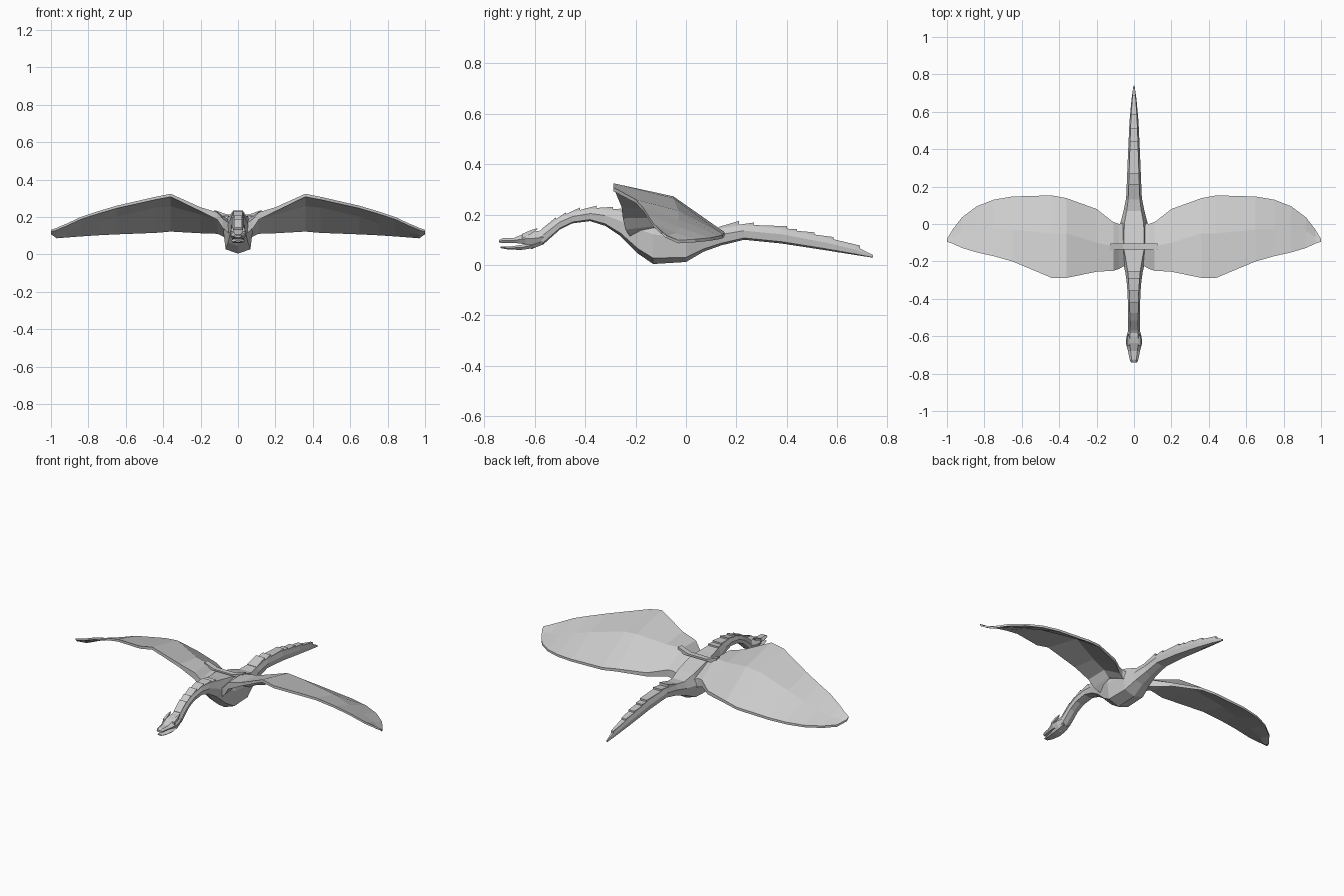
import bpy, bmesh
from mathutils import Vector

grey = bpy.data.materials.new("stone grey")
grey.diffuse_color = (0.6, 0.6, 0.6, 1)


def loft(name, rings, mirror=False):
    """Skin a row of closed rings, cap both ends, keep faces flat."""
    bm = bmesh.new()
    rows = [[bm.verts.new(p) for p in ring] for ring in rings]
    n = len(rows[0])
    for a, b in zip(rows, rows[1:]):
        for i in range(n):
            j = (i + 1) % n
            bm.faces.new((a[i], a[j], b[j], b[i]))
    bm.faces.new(rows[0])
    bm.faces.new(rows[-1])
    if mirror:
        other = bmesh.ops.duplicate(bm, geom=bm.verts[:] + bm.edges[:] + bm.faces[:])
        for v in other["geom"]:
            if isinstance(v, bmesh.types.BMVert):
                v.co.x *= -1
    bmesh.ops.remove_doubles(bm, verts=bm.verts[:], dist=1e-5)
    bmesh.ops.recalc_face_normals(bm, faces=bm.faces[:])
    mesh = bpy.data.meshes.new(name)
    bm.to_mesh(mesh)
    bm.free()
    mesh.materials.append(grey)
    obj = bpy.data.objects.new(name, mesh)
    bpy.context.collection.objects.link(obj)
    return obj


def section(y, top, bottom, w, flat=0.7):
    """Flat-backed cross-section with a keel."""
    h = top - bottom
    return [(x * w, y, bottom + k * h) for x, k in
            ((-flat, 1), (flat, 1), (1, .6), (.85, .12), (0, 0), (-.85, .12), (-1, .6))]


# Body, neck and tail: y, top, bottom, half width
stations = [
    (-.615, .115, .062, .030), (-.565, .145, .082, .031), (-.50, .190, .140, .031),
    (-.45, .210, .165, .032), (-.38, .224, .174, .034), (-.32, .224, .155, .038),
    (-.26, .215, .115, .046), (-.19, .206, .045, .062), (-.13, .200, .004, .078),
    (0, .165, .012, .074), (.07, .143, .053, .056), (.14, .150, .078, .042),
    (.23, .160, .100, .038), (.38, .146, .085, .032), (.55, .110, .059, .024),
    (.67, .075, .040, .013), (.74, .040, .029, .003)]
loft("body", [section(*s) for s in stations])


def back_height(y):
    for a, b in zip(stations, stations[1:]):
        if a[0] <= y <= b[0]:
            t = (y - a[0]) / (b[0] - a[0])
            return a[1] + t * (b[1] - a[1]), a[3] + t * (b[3] - a[3])


# Overlapping back scales that rise rearward and drop in a step
scales = [(-.57, -.515, .010), (-.515, -.475, .009), (-.475, -.42, .012), (-.42, -.355, .011),
          (-.355, -.29, .011), (-.29, -.255, .009), (.13, .21, .017), (.21, .27, .012),
          (.27, .40, .012), (.40, .44, .010), (.44, .51, .011), (.51, .585, .011),
          (.585, .69, .012)]
for i, (y0, y1, rise) in enumerate(scales):
    rings = []
    for y, up in ((y0, .002), (y1, rise)):
        z, w = back_height(y)
        w *= .72
        rings.append([(-w, y, z - .012), (w, y, z - .012), (w, y, z + up), (-w, y, z + up)])
    loft(f"back_scale_{i + 1}", rings)


def jaw(y, top, bottom, w):
    return [(-w * .55, y, top), (w * .55, y, top), (w, y, (top + bottom) / 2),
            (w * .7, y, bottom), (-w * .7, y, bottom), (-w, y, (top + bottom) / 2)]


# Head with an open mouth
loft("upper_jaw", [jaw(*s) for s in (
    (-.74, .100, .089, .016), (-.725, .107, .087, .023), (-.68, .108, .088, .032),
    (-.635, .127, .082, .044), (-.60, .134, .078, .040), (-.565, .135, .085, .030))])
loft("lower_jaw", [jaw(*s) for s in (
    (-.735, .074, .067, .014), (-.70, .073, .061, .024), (-.65, .080, .060, .034),
    (-.60, .095, .068, .033), (-.57, .105, .080, .028))])

# Horns sweeping back
loft("horns", [[(.030 + x * r, y, z + k * r) for x, k in ((-1, -1), (1, -1), (.8, 1), (-.8, 1))]
               for y, z, r in ((-.65, .114, .009), (-.615, .130, .008), (-.588, .144, .002))],
     mirror=True)

# Wings: x, leading (y, z), middle (y, z), trailing (y, z), thickness
spans = [
    (.045, (-.22, .165), (-.12, .185), (.01, .135), .055),
    (.080, (-.24, .190), (-.12, .205), (.00, .145), .050),
    (.110, (-.25, .225), (-.12, .228), (.01, .150), .040),
    (.200, (-.255, .252), (-.10, .235), (.08, .135), .022),
    (.360, (-.288, .324), (-.05, .272), (.138, .138), .016),
    (.440, (-.288, .308), (-.05, .265), (.153, .130), .015),
    (.650, (-.200, .260), (-.03, .215), (.147, .121), .014),
    (.750, (-.172, .230), (-.03, .180), (.130, .115), .013),
    (.840, (-.152, .200), (-.03, .152), (.095, .108), .012),
    (.920, (-.128, .163), (-.04, .126), (.035, .102), .012),
    (.970, (-.105, .142), (-.07, .118), (-.03, .098), .012),
    (1.00, (-.095, .131), (-.09, .127), (-.08, .118), .010)]
wing_rings = []
for x, lead, mid, trail, t in spans:
    up = [Vector((x, *p)) for p in (lead, mid, trail)]
    wing_rings.append(up + [p - Vector((0, 0, t)) for p in reversed(up)])
loft("wings", wing_rings, mirror=True)

# Shoulder bar across the back
loft("shoulder_bar", [[(x, y, z) for y, z in ((-.135, .205), (-.105, .203), (-.105, z1), (-.135, z1))]
                      for x, z1 in ((-.125, .237), (-.06, .214), (.06, .214), (.125, .237))])
